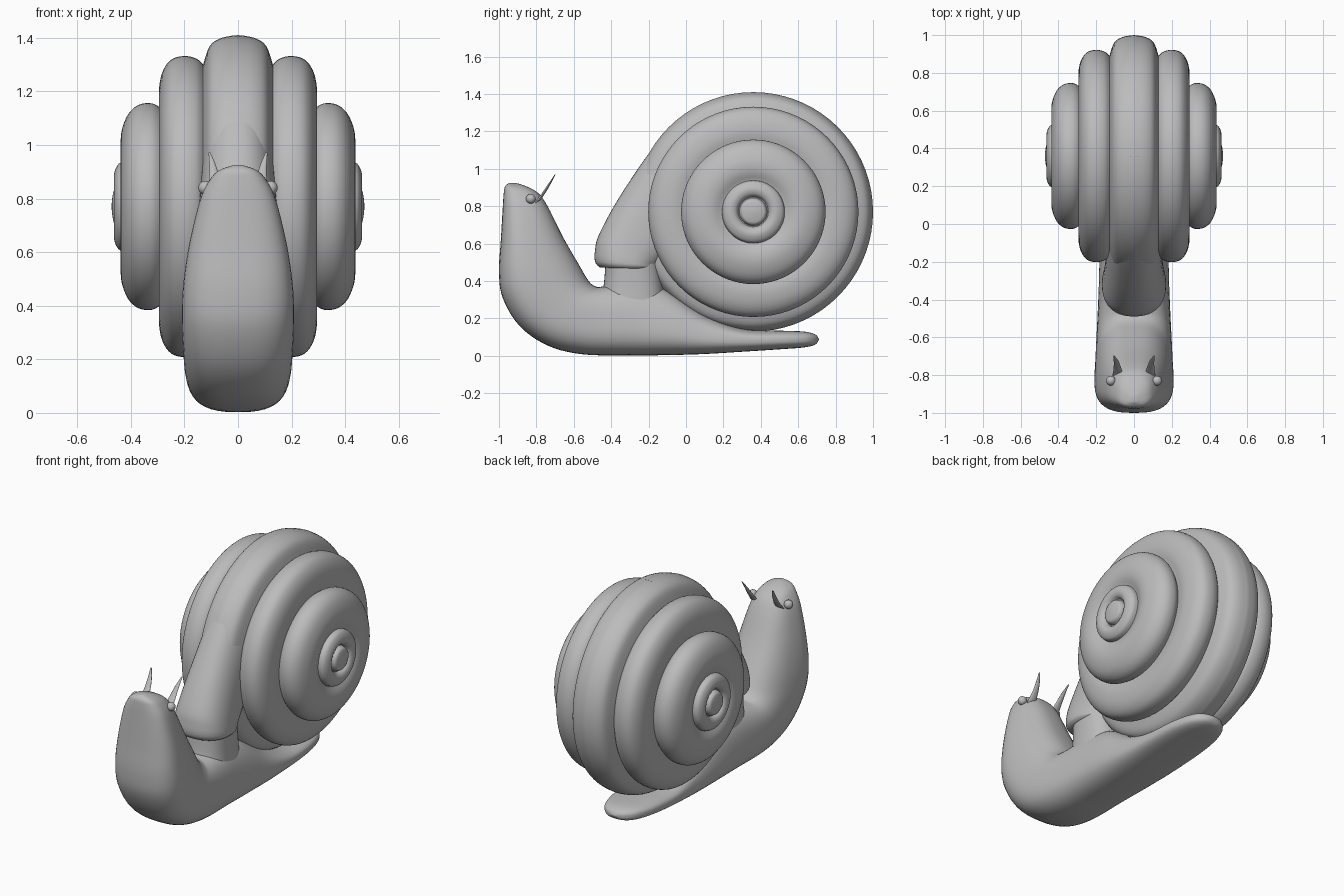
import bpy, bmesh
from math import sin, cos, pi, copysign
from mathutils import Vector

cube = bpy.data.objects.get("Cube")
if cube:
    bpy.data.objects.remove(cube, do_unlink=True)

GREY = (0.5, 0.5, 0.5, 1)
grey = bpy.data.materials.new("snail grey")
grey.use_nodes = True
grey.diffuse_color = GREY
grey.node_tree.nodes["Principled BSDF"].inputs["Base Color"].default_value = GREY


def finish(ob, angle=40):
    ob.data.materials.clear()
    ob.data.materials.append(grey)
    bpy.ops.object.select_all(action='DESELECT')
    ob.select_set(True)
    bpy.context.view_layer.objects.active = ob
    bpy.ops.object.shade_smooth_by_angle(angle=angle * pi / 180)


def spline(rows, steps):
    """Smooth interpolation through rows of numbers."""
    pts = [Vector(r) for r in rows]
    out = []
    for i in range(len(pts) - 1):
        b, c = pts[i], pts[i + 1]
        a, d = pts[max(i - 1, 0)], pts[min(i + 2, len(pts) - 1)]
        for k in range(steps):
            t = k / steps
            out.append(b + t / 2 * ((c - a) + t * ((2 * a - 5 * b + 4 * c - d)
                       + t * (3 * (b - c) + d - a))))
    return out + [pts[-1]]


def skin(name, rings, angle=40):
    """Join closed rings of points into a capped surface."""
    bm = bmesh.new()
    loops = [[bm.verts.new(p) for p in ring] for ring in rings]
    n = len(loops[0])
    for a, b in zip(loops, loops[1:]):
        for i in range(n):
            j = (i + 1) % n
            bm.faces.new((a[i], a[j], b[j], b[i]))
    bm.faces.new(loops[0])
    bm.faces.new(loops[-1])
    bmesh.ops.recalc_face_normals(bm, faces=bm.faces)
    mesh = bpy.data.meshes.new(name)
    bm.to_mesh(mesh)
    bm.free()
    ob = bpy.data.objects.new(name, mesh)
    bpy.context.collection.objects.link(ob)
    finish(ob, angle)


def loft(name, rows, power, sides=48):
    """Rows: upper y, upper z, lower y, lower z, half width, taper."""
    rings = []
    for uy, uz, ly, lz, w, taper in spline(rows, 5):
        ring = []
        for i in range(sides):
            a = 2 * pi * i / sides
            c = copysign(abs(cos(a)) ** power, cos(a))
            s = copysign(abs(sin(a)) ** power, sin(a))
            ring.append((w * c * (1 - taper * s), (uy + ly) / 2 + (uy - ly) / 2 * s,
                         (uz + lz) / 2 + (uz - lz) / 2 * s))
        rings.append(ring)
    skin(name, rings, 60)


# Head, neck and foot in one sweep
loft("body", [
    (-.91, .925, -.945, .925, .015, .1),
    (-.85, .905, -.968, .905, .07, .1),
    (-.79, .87, -.975, .865, .105, .12),
    (-.74, .80, -.98, .79, .138, .15),
    (-.66, .64, -.99, .62, .176, .18),
    (-.58, .50, -1.0, .45, .198, .18),
    (-.52, .40, -.98, .31, .204, .15),
    (-.48, .37, -.89, .16, .202, .1),
    (-.45, .37, -.74, .055, .198, .08),
    (-.38, .38, -.55, .008, .19, .1),
    (-.25, .39, -.30, .003, .18, .15),
    (-.10, .35, -.10, .004, .175, .18),
    (.10, .22, .10, .01, .17, .1),
    (.30, .145, .30, .022, .165, 0),
    (.50, .135, .50, .035, .15, 0),
    (.63, .13, .63, .045, .115, 0),
    (.69, .115, .69, .06, .065, 0),
    (.71, .092, .71, .085, .012, 0)], .75)

# Mantle rising into the shell opening
loft("mantle", [
    (-.10, .20, -.46, .30, .155, 0),
    (-.12, .36, -.44, .38, .15, 0),
    (-.14, .52, -.43, .50, .15, 0)], .8)

# Last whorl sweeping down to the opening
loft("shell_opening", [
    (.36, 1.41, .36, .90, .13, 0),
    (.10, 1.345, .25, .85, .13, 0),
    (-.13, 1.165, .12, .72, .135, 0),
    (-.33, .89, 0, .62, .145, 0),
    (-.46, .66, -.10, .52, .16, 0),
    (-.487, .56, -.14, .485, .168, 0),
    (-.485, .50, -.15, .472, .168, 0),
    (-.46, .472, -.16, .465, .155, 0)], .85)

# Coiled shell: x and radius of each whorl, from the middle out
whorls = [
    [(0, .64), (.06, .63), (.105, .6), (.13, .53)],
    [(.13, .53), (.155, .552), (.2, .562), (.25, .548), (.283, .5), (.295, .43), (.285, .37)],
    [(.285, .365), (.32, .385), (.37, .38), (.41, .345), (.435, .28), (.435, .22), (.415, .17)],
    [(.415, .168), (.445, .16), (.462, .125), (.455, .095), (.435, .08)],
    [(.435, .075), (.46, .065), (.468, .04), (.472, .005)]]
half = [p for w in whorls for p in spline(w, 4)]
profile = [(-x, r) for x, r in reversed(half[1:])] + [tuple(p) for p in half]
SIDES = 72
skin("shell", [[(x, .36 + r * cos(2 * pi * i / SIDES), .77 + r * sin(2 * pi * i / SIDES))
                for i in range(SIDES)] for x, r in profile])

# Eyes and curved feelers on both sides
for side, label in ((1, "left"), (-1, "right")):
    bpy.ops.mesh.primitive_uv_sphere_add(segments=20, ring_count=12, radius=.026,
                                         location=(side * .122, -.83, .84))
    eye = bpy.context.object
    eye.name = label + "_eye"
    finish(eye)

    path = spline([(.085, -.80, .82, .028), (.088, -.762, .87, .02),
                   (.094, -.73, .92, .013), (.106, -.70, .97, .004)], 4)
    skin(label + "_feeler", [[(side * (x + r * cos(pi * i / 6)), y + r * .8 * sin(pi * i / 6),
                               z + r * .5 * sin(pi * i / 6))
                              for i in range(12)] for x, y, z, r in path], 60)
